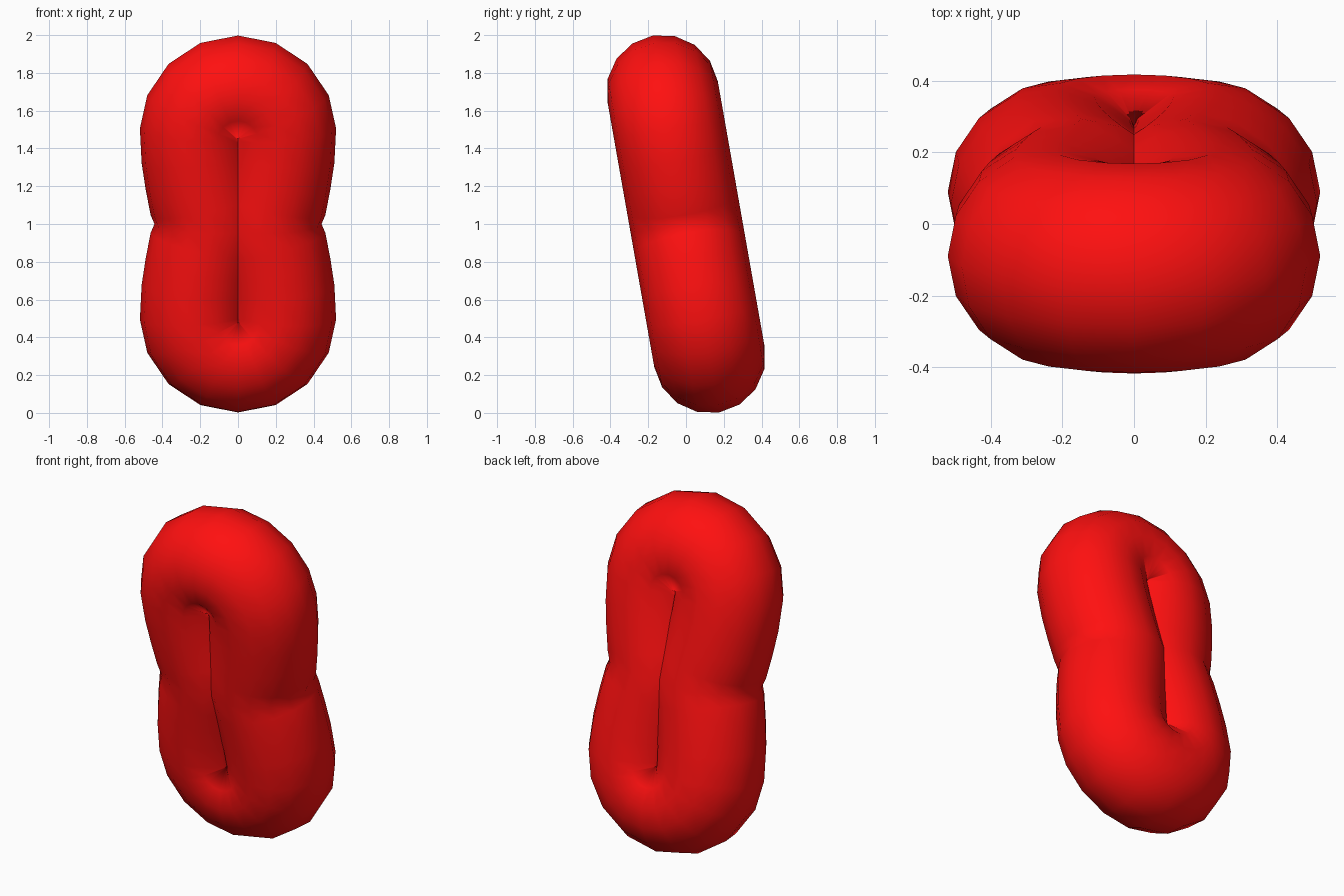
import bpy, bmesh, math
from mathutils import Vector

if "Cube" in bpy.data.objects:
    bpy.data.objects.remove(bpy.data.objects["Cube"])

TUBE, SIDES = 0.297, 16      # tube radius and cross-section sides
BEND, BEND_Z = 0.223, 0.493  # end arc radius and centre height
TILT = math.radians(10)

# Centre line: one quarter from the top down to the waist, then mirrored
quarter = [(BEND * math.sin(math.radians(a)), BEND_Z + BEND * math.cos(math.radians(a)))
           for a in (0, 22.5, 45, 67.5, 90)]
quarter += [(0.215, 0.36), (0.196, 0.235), (0.172, 0.11), (0.145, 0.0)]
half = quarter + [(x, -z) for x, z in reversed(quarter[:-1])]
path = [Vector(p) for p in half + [(-x, z) for x, z in reversed(half[1:-1])]]

# Sweep a round section along the closed centre line
bm = bmesh.new()
rings = []
n = len(path)
for i, p in enumerate(path):
    t = ((path[(i + 1) % n] - p).normalized() + (p - path[i - 1]).normalized()).normalized()
    out = Vector((-t.y, t.x))
    ring = []
    for k in range(SIDES):
        a = 2 * math.pi * k / SIDES
        q = p + out * TUBE * math.cos(a)
        y, z = TUBE * math.sin(a), q.y
        ring.append(bm.verts.new((q.x,
                                  y * math.cos(TILT) - z * math.sin(TILT),
                                  1 + z * math.cos(TILT) + y * math.sin(TILT))))
    rings.append(ring)
for i in range(n):
    r0, r1 = rings[i], rings[(i + 1) % n]
    for k in range(SIDES):
        j = (k + 1) % SIDES
        bm.faces.new((r0[k], r0[j], r1[j], r1[k]))
bmesh.ops.recalc_face_normals(bm, faces=bm.faces)
for f in bm.faces:
    f.smooth = True
mesh = bpy.data.meshes.new("pinched_ring")
bm.to_mesh(mesh)
bm.free()

# Fix direction if the self-overlapping ring was oriented inward
outer = max(mesh.polygons, key=lambda f: f.center.z)
if outer.normal.z < 0:
    mesh.flip_normals()

# Red finish
red = bpy.data.materials.new("red")
red.diffuse_color = (1.0, 0.005, 0.005, 1)
red.use_nodes = True
red.node_tree.nodes["Principled BSDF"].inputs["Base Color"].default_value = red.diffuse_color
mesh.materials.append(red)
ring_obj = bpy.data.objects.new("pinched_ring", mesh)
bpy.context.collection.objects.link(ring_obj)
